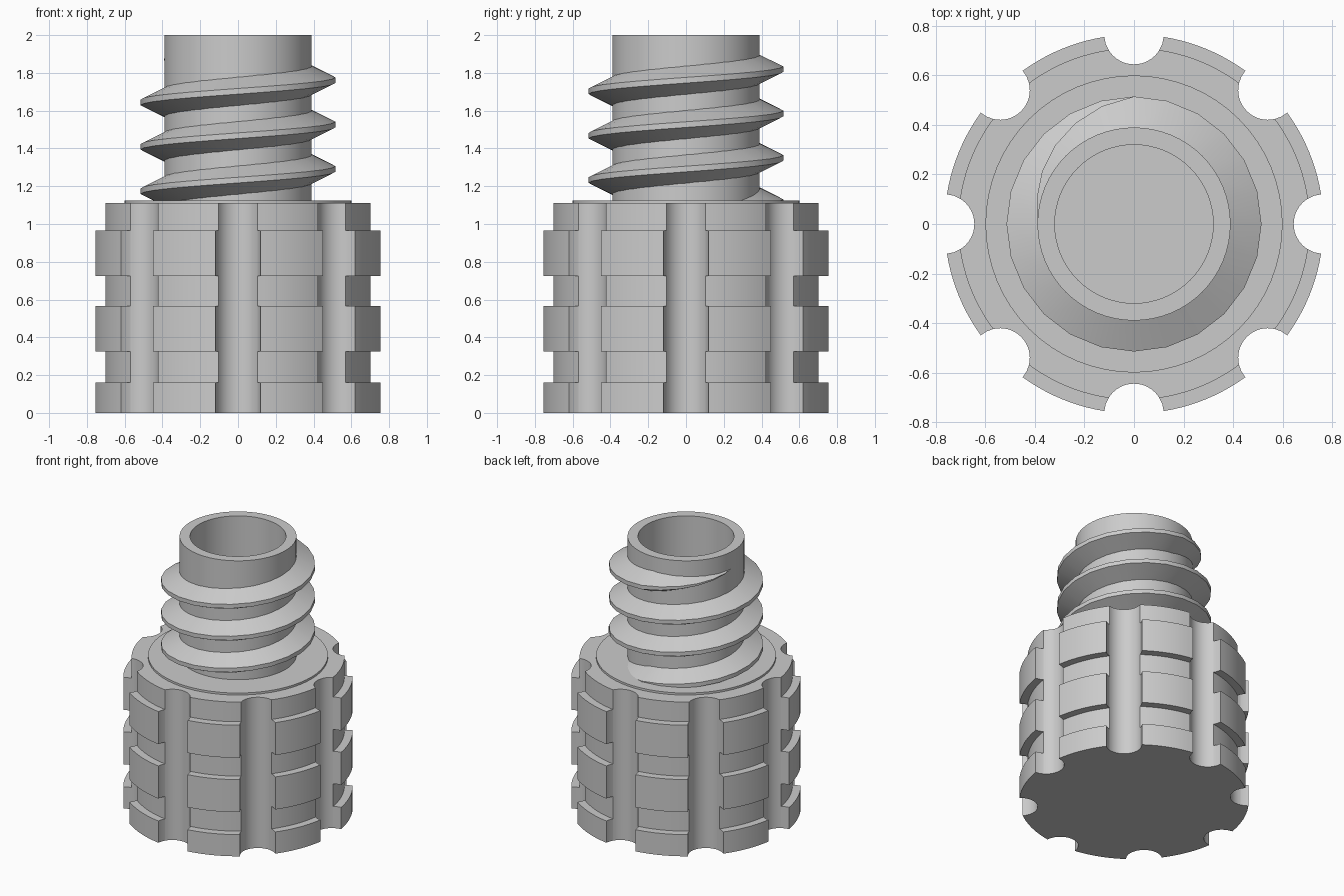
import bpy
import bmesh
from math import sin, cos, acos, radians, pi

if "Cube" in bpy.data.objects:
    bpy.data.objects.remove(bpy.data.objects["Cube"], do_unlink=True)

GREY = (0.6, 0.6, 0.6, 1.0)
grey = bpy.data.materials.new("plain grey")
grey.use_nodes = True
grey.diffuse_color = GREY
grey.node_tree.nodes["Principled BSDF"].inputs["Base Color"].default_value = GREY

# Grip dimensions
FLUTES, STEP = 8, 2 * pi / 8
FLUTE_C, FLUTE_R = 0.765, 0.12      # flute centre distance and radius
PAD_R, CORE_R, CORE_H = 0.765, 0.71, 1.11
# Neck dimensions
NECK_R, BORE_R, TOP, FLOOR = 0.39, 0.32, 2.0, 0.15


def make_object(name, bm):
    bmesh.ops.recalc_face_normals(bm, faces=bm.faces[:])
    mesh = bpy.data.meshes.new(name)
    bm.to_mesh(mesh)
    bm.free()
    mesh.materials.append(grey)
    obj = bpy.data.objects.new(name, mesh)
    bpy.context.collection.objects.link(obj)
    return obj


def smooth(obj):
    bpy.ops.object.select_all(action="DESELECT")
    bpy.context.view_layer.objects.active = obj
    obj.select_set(True)
    bpy.ops.object.shade_smooth_by_angle(angle=radians(30))


def add_prism(bm, outline, z0, z1):
    rings = [[bm.verts.new((x, y, z)) for x, y in outline] for z in (z0, z1)]
    bridge(bm, rings)
    bm.faces.new(rings[0][::-1])
    bm.faces.new(rings[1])


def bridge(bm, rings):
    for a, b in zip(rings, rings[1:]):
        for i in range(len(a)):
            j = (i + 1) % len(a)
            bm.faces.new((a[i], a[j], b[j], b[i]))


def spread(a, b, n):
    return [a + (b - a) * i / n for i in range(n + 1)]


def flute_angle(r):
    """Angle about the flute centre where the flute meets radius r."""
    return acos((FLUTE_C**2 + FLUTE_R**2 - r**2) / (2 * FLUTE_C * FLUTE_R))


def flute_point(k, a):
    x, y = FLUTE_C - FLUTE_R * cos(a), FLUTE_R * sin(a)
    c, s = cos(k * STEP), sin(k * STEP)
    return (x * c - y * s, x * s + y * c)


def rib_arc(k, r):
    """Arc of radius r between flute k and the next one."""
    edge = acos((r**2 + FLUTE_C**2 - FLUTE_R**2) / (2 * r * FLUTE_C))
    return [(r * cos(t), r * sin(t))
            for t in spread(k * STEP + edge, (k + 1) * STEP - edge, 10)]


# Fluted grip core
core_a = flute_angle(CORE_R)
outline = []
for k in range(FLUTES):
    outline += [flute_point(k, a) for a in spread(-core_a, core_a, 16)]
    outline += rib_arc(k, CORE_R)[1:-1]
bm = bmesh.new()
add_prism(bm, outline, 0, CORE_H)
core = make_object("grip_core", bm)

# Bore cut into the core, kept just outside the neck lining
bm = bmesh.new()
bmesh.ops.create_cone(bm, cap_ends=True, segments=64, radius1=BORE_R + 0.02,
                      radius2=BORE_R + 0.02, depth=2)
bmesh.ops.translate(bm, verts=bm.verts[:], vec=(0, 0, FLOOR + 0.98))
cutter = make_object("bore_cutter", bm)
cutter.hide_render = True
cut = core.modifiers.new("bore", "BOOLEAN")
cut.operation, cut.solver, cut.object = "DIFFERENCE", "EXACT", cutter
bpy.context.view_layer.objects.active = core
bpy.ops.object.modifier_apply(modifier=cut.name)
bpy.data.objects.remove(cutter, do_unlink=True)
smooth(core)

# Raised pads between the flutes, in three bands
mid_a = (core_a + flute_angle(PAD_R)) / 2
bm = bmesh.new()
for z0, z1 in ((0, 0.16), (0.325, 0.565), (0.725, 0.965)):
    for k in range(FLUTES):
        pad = rib_arc(k, PAD_R) + [flute_point(k + 1, -mid_a)]
        pad += rib_arc(k, CORE_R)[::-1] + [flute_point(k, mid_a)]
        add_prism(bm, pad, z0, z1)
smooth(make_object("grip_pads", bm))

# Collar, hollow neck and bore floor as one turned part
profile = [(0.6, CORE_H), (0.6, 1.125), (NECK_R, 1.125), (NECK_R, TOP),
           (BORE_R, TOP), (BORE_R, FLOOR)]
bm = bmesh.new()
turns = [2 * pi * i / 64 for i in range(64)]
rings = [[bm.verts.new((r * cos(t), r * sin(t), z)) for t in turns]
         for r, z in profile]
bridge(bm, rings)
bm.faces.new(rings[-1])
neck = make_object("neck", bm)
smooth(neck)

# Screw thread, tapering over a quarter turn at each end
SEGS, PITCH, TURNS = 24, 0.235, 3.5
ROOT_R, CREST_R = 0.372, 0.515
bm = bmesh.new()
rings = []
count = int(SEGS * TURNS)
for i in range(count + 1):
    t = 2 * pi * i / SEGS
    size = max(0.02, min(1, i / (SEGS / 4), (count - i) / (SEGS / 4)))
    z = 1.115 + PITCH * (i / SEGS - 0.25)
    crest = NECK_R - 0.005 + (CREST_R - NECK_R + 0.005) * size
    section = [(ROOT_R, -0.084), (crest, -0.015), (crest, 0.015), (ROOT_R, 0.084)]
    rings.append([bm.verts.new((r * cos(t), r * sin(t), z + h * size))
                  for r, h in section])
bridge(bm, rings)
bm.faces.new(rings[0])
bm.faces.new(rings[-1])
smooth(make_object("screw_thread", bm))
